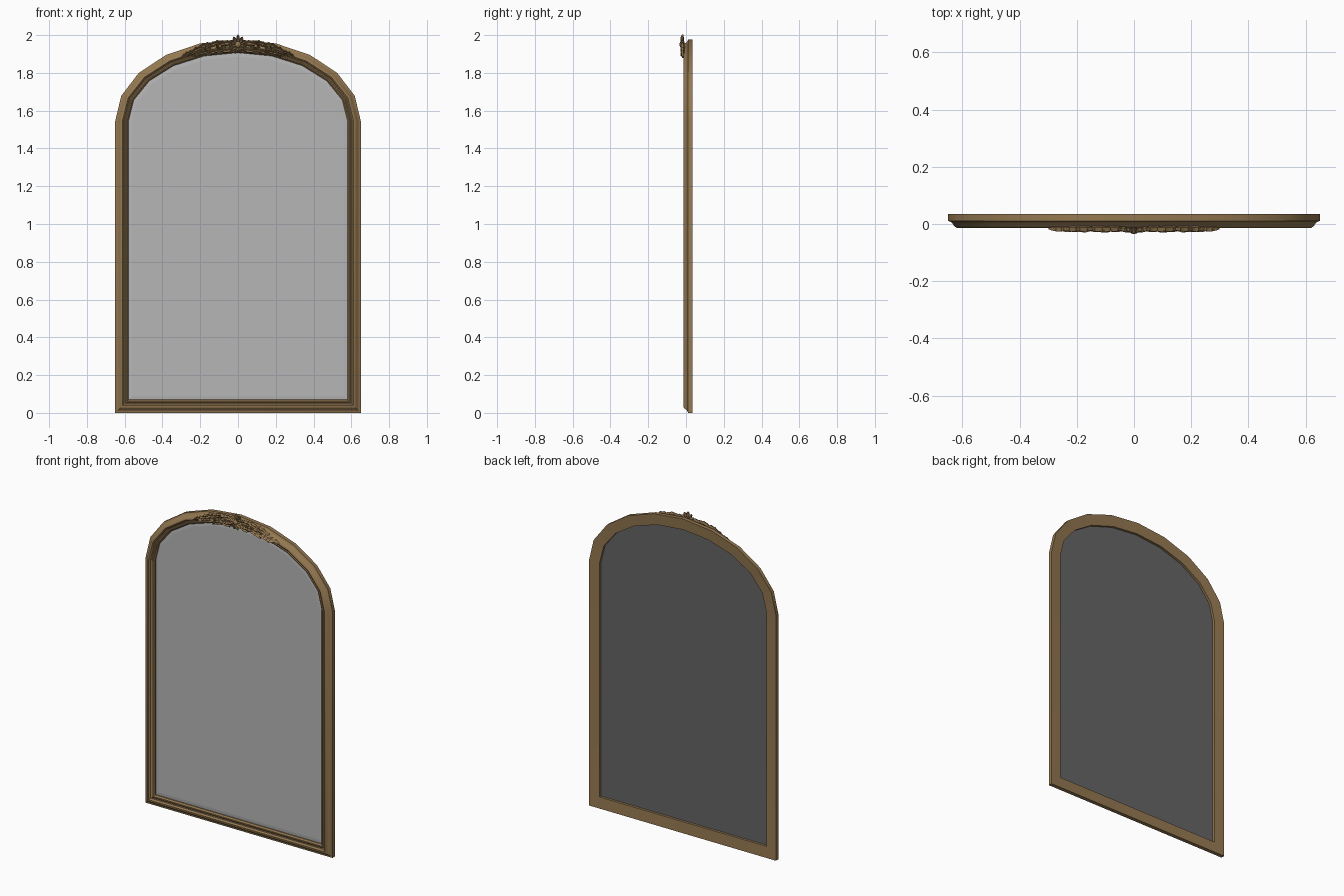
import bpy, bmesh
from math import sin, cos, pi, radians
from mathutils import Vector

if "Cube" in bpy.data.objects:
    bpy.data.objects.remove(bpy.data.objects["Cube"])


def material(name, rgb):
    m = bpy.data.materials.new(name)
    m.diffuse_color = (*rgb, 1)
    m.use_nodes = True
    m.node_tree.nodes["Principled BSDF"].inputs["Base Color"].default_value = m.diffuse_color
    return m


GOLD = material("antique gold", (0.30, 0.19, 0.083))
GLASS = material("mirror grey", (0.47, 0.47, 0.47))
BACK = material("backing dark grey", (0.13, 0.13, 0.13))


def finish(bm, name, mat, angle=35, fix_normals=True):
    if fix_normals:
        bmesh.ops.recalc_face_normals(bm, faces=bm.faces)
    me = bpy.data.meshes.new(name)
    bm.to_mesh(me)
    bm.free()
    me.materials.append(mat)
    ob = bpy.data.objects.new(name, me)
    bpy.context.collection.objects.link(ob)
    bpy.ops.object.select_all(action='DESELECT')
    ob.select_set(True)
    bpy.context.view_layer.objects.active = ob
    bpy.ops.object.shade_smooth_by_angle(angle=radians(angle))
    return ob


def outline(d, segs=10):
    """Arched outline, inset by d from the outer edge (counter-clockwise from the front)."""
    w, h = 0.65 - d, 0.432 - d
    pts = [(-w, d), (w, d)]
    pts += [(w * cos(pi * i / segs), 1.545 + h * sin(pi * i / segs)) for i in range(segs + 1)]
    return pts


def add_loop(bm, d, y):
    return [bm.verts.new((x, y, z)) for x, z in outline(d)]


def bridge(bm, a, b):
    n = len(a)
    for i in range(n):
        j = (i + 1) % n
        bm.faces.new((a[i], a[j], b[j], b[i]))


# Moulded frame: cross-section (inset, y) swept round the arched outline
profile = [(0, .035), (0, .011), (.008, .008), (.014, .004), (.022, -.007), (.030, -.0135),
           (.038, -.0145), (.043, -.011), (.046, -.005), (.052, -.003), (.057, -.006),
           (.063, -.005), (.070, .004), (.070, .030)]
bm = bmesh.new()
loops = [add_loop(bm, d, y) for d, y in profile]
for i in range(len(loops)):
    bridge(bm, loops[i], loops[(i + 1) % len(loops)])
finish(bm, "moulded_frame", GOLD)

# Mirror glass with a shallow bevelled border
bm = bmesh.new()
edge, inner = add_loop(bm, .066, .012), add_loop(bm, .09, .0095)
bridge(bm, edge, inner)
bm.faces.new(inner)
finish(bm, "mirror_glass", GLASS, 2, fix_normals=False)

# Backing board, recessed behind the glass
bm = bmesh.new()
bm.faces.new(list(reversed(add_loop(bm, .066, .015))))
finish(bm, "backing_board", BACK, fix_normals=False)


def strip(bm, pts, widths, y, height):
    """Carved strip along (x, z) points: ridged section with a central groove."""
    section = [(-1, 0), (-.55, 1), (0, .5), (.55, 1), (1, 0), (0, -.35)]
    rings = []
    for i, p in enumerate(pts):
        t = (pts[min(i + 1, len(pts) - 1)] - pts[max(i - 1, 0)]).normalized()
        side = Vector((-t.y, t.x))
        hgt = height * (0.35 + 0.65 * sin(pi * (i + .5) / len(pts)))
        ring = []
        for u, k in section:
            q = p + side * u * widths[i]
            ring.append(bm.verts.new((q.x, y - k * hgt, q.y)))
        rings.append(ring)
    for a, b in zip(rings, rings[1:]):
        bridge(bm, a, b)
    bm.faces.new(rings[0])
    bm.faces.new(rings[-1])


def leaf(bm, sx, x, z, angle, length, width, bend, y=-.013, height=.014, n=12):
    """Curling acanthus leaf with scalloped edges; sx = -1 mirrors it."""
    p, pts, widths = Vector((x, z)), [], []
    for i in range(n + 1):
        t = i / n
        pts.append(Vector((p.x * sx, p.y)))
        a = radians(angle + bend * t)
        p = p + Vector((cos(a), sin(a))) * length / n
        lobes = 1 + (.28 if i % 3 == 1 else -.12)
        widths.append(width * .5 * max(.12, sin(pi * (.12 + .85 * t)) * lobes))
    strip(bm, pts, widths, y, height)


def scroll(bm, sx, x, z, r, start, turns, width):
    """Spiral volute winding in to a centre."""
    n = 18
    pts, widths = [], []
    for i in range(n + 1):
        t = i / n
        a = radians(start) + turns * 2 * pi * t
        rr = r * (1 - .75 * t)
        pts.append(Vector(((x + rr * cos(a)) * sx, z + rr * sin(a))))
        widths.append(width * .5 * (1 - .4 * t))
    strip(bm, pts, widths, -.014, .016)


def bead(bm, x, y, z, r, flat=.7):
    res = bmesh.ops.create_uvsphere(bm, u_segments=12, v_segments=8, radius=r)
    for v in res["verts"]:
        v.co = Vector((v.co.x + x, v.co.y * flat + y, v.co.z + z))


# Crest side foliage: (x, z, angle, length, width, bend), mirrored left and right
LEAVES = [(.030, 1.950, 25, .085, .030, -70), (.025, 1.930, -30, .085, .028, 65),
          (.075, 1.962, 5, .100, .024, -55), (.085, 1.922, -5, .090, .024, -35),
          (.130, 1.945, 12, .095, .028, -60), (.150, 1.920, -25, .085, .022, 30),
          (.170, 1.935, -5, .090, .024, -30), (.200, 1.912, -35, .070, .018, 45),
          (.225, 1.917, -12, .080, .018, -22), (.180, 1.915, -20, .060, .018, -35)]
bm = bmesh.new()
for sx in (-1, 1):
    for k, l in enumerate(LEAVES):
        leaf(bm, sx, *l, y=-.012 - .002 * (k % 2))
finish(bm, "crest_leaves", GOLD, 40)

# Crest scrolls and berries
bm = bmesh.new()
for sx in (-1, 1):
    scroll(bm, sx, .095, 1.942, .026, 200, -1.3, .012)
    scroll(bm, sx, .165, 1.932, .018, 160, 1.2, .010)
    bead(bm, .095 * sx, -.024, 1.942, .008)
    bead(bm, .165 * sx, -.022, 1.932, .006)
finish(bm, "crest_scrolls", GOLD, 40)

# Crest centre shell: fan of petals with a boss
bm = bmesh.new()
for i in range(11):
    a = 90 + i * 360 / 11
    leaf(bm, 1, .008 * cos(radians(a)), 1.950 + .008 * sin(radians(a)), a,
         .045 if i == 0 else .041, .022, 0, y=-.016, height=.013, n=9)
bead(bm, 0, -.024, 1.950, .016)
finish(bm, "crest_shell", GOLD, 40)
